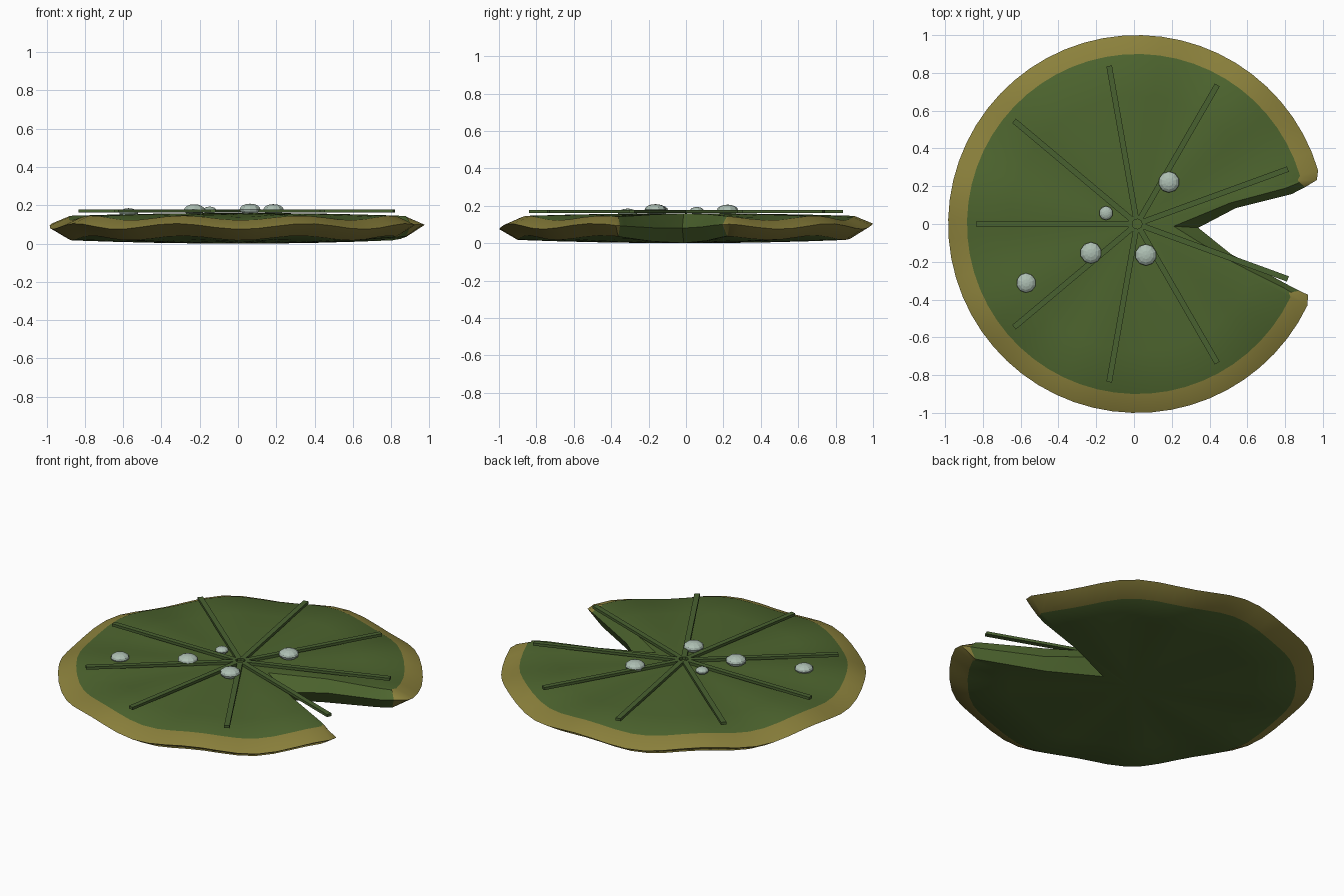
import bpy, bmesh, math
from mathutils import Matrix, Vector

cube = bpy.data.objects.get("Cube")
if cube:
    bpy.data.objects.remove(cube, do_unlink=True)

CENTRE_X = 0.016


def material(name, rgb, rough=0.6):
    m = bpy.data.materials.new(name)
    m.use_nodes = True
    m.diffuse_color = (*rgb, 1)
    bsdf = m.node_tree.nodes["Principled BSDF"]
    bsdf.inputs["Base Color"].default_value = (*rgb, 1)
    bsdf.inputs["Roughness"].default_value = rough
    return m


leaf_green = material("leaf_green", (0.075, 0.13, 0.028))
rim_olive = material("rim_olive", (0.26, 0.22, 0.045))
vein_green = material("vein_green", (0.066, 0.12, 0.03))
dew_grey = material("dew_grey", (0.42, 0.52, 0.45), 0.3)


def finish(bm, name, mats, smooth_angle=None):
    bmesh.ops.recalc_face_normals(bm, faces=bm.faces)
    mesh = bpy.data.meshes.new(name)
    bm.to_mesh(mesh)
    bm.free()
    for m in mats:
        mesh.materials.append(m)
    ob = bpy.data.objects.new(name, mesh)
    bpy.context.collection.objects.link(ob)
    if smooth_angle:
        bpy.ops.object.select_all(action="DESELECT")
        ob.select_set(True)
        bpy.context.view_layer.objects.active = ob
        bpy.ops.object.shade_smooth_by_angle(angle=math.radians(smooth_angle))
    return ob


# Leaf outline: a round arc, then the notch as x, y, inset turn (degrees), inset scale
NOTCH = [
    (0.905, -0.375, -1.8, 0.90), (0.86, -0.353, -1.6, 0.96),
    (0.81, -0.328, -1.5, 0.97), (0.497, -0.159, -3.5, 0.95),
    (0.324, -0.02, 0, 0.6),
    (0.524, 0.085, 3.5, 0.95), (0.82, 0.159, 2.6, 0.97),
    (0.89, 0.195, 2.0, 0.975), (0.952, 0.233, 1.5, 0.90),
]
outline, inset = [], []
for i in range(54):
    a = math.radians(16.5 + 6 * i)
    p = Vector((math.cos(a), math.sin(a), 0))
    outline.append(p)
    inset.append(p * 0.9)
for x, y, turn, scale in NOTCH:
    p = Vector((x, y, 0))
    outline.append(p)
    inset.append(Matrix.Rotation(math.radians(turn), 3, "Z") @ p * scale)


def ripple(p):
    return 0.015 * math.sin(9 * math.atan2(p.y, p.x)) * p.length_squared


def top_z(p):
    return 0.16 - 0.032 * p.length_squared + ripple(p)


def rim_z(p):
    return 0.08 + 0.01 * p.length_squared + ripple(p)


def bottom_z(p):
    return 0.036 * p.length_squared + ripple(p)


# Leaf pad: rings from the underside centre, around the rim, to the top centre
bm = bmesh.new()
steps = (0.25, 0.5, 0.75, 1)
layers = [([p * s for p in inset], bottom_z) for s in steps]
layers.append((outline, rim_z))
layers += [([p * s for p in inset], top_z) for s in reversed(steps)]
rings = [[bm.verts.new((p.x, p.y, height(p))) for p in pts] for pts, height in layers]
count = len(outline)
for lower, upper in zip(rings, rings[1:]):
    for i in range(count):
        j = (i + 1) % count
        bm.faces.new((lower[i], lower[j], upper[j], upper[i]))
for ring, z in ((rings[0], bottom_z(Vector())), (rings[-1], top_z(Vector()))):
    hub = bm.verts.new((0, 0, z))
    for i in range(count):
        bm.faces.new((ring[i], ring[(i + 1) % count], hub))
# Olive border on everything beyond the rim radius
for f in bm.faces:
    radius = sum(v.co.xy.length for v in f.verts) / len(f.verts)
    f.material_index = 1 if radius > 0.905 else 0
pad = finish(bm, "leaf_pad", [leaf_green, rim_olive], 40)
pad.location.x = CENTRE_X

# Veins: nine straight bars around the centre
for k in range(9):
    bm = bmesh.new()
    bmesh.ops.create_cube(bm, size=1)
    bmesh.ops.scale(bm, vec=(0.825, 0.03, 0.016), verts=bm.verts)
    bmesh.ops.translate(bm, vec=(0.4375, 0, 0.17), verts=bm.verts)
    vein = finish(bm, f"vein_{k + 1}", [vein_green])
    vein.rotation_euler.z = math.radians(20 + 40 * k)
    vein.location.x = CENTRE_X

# Dew drops: flattened low-poly balls as x, y, z, radius
DROPS = [
    (0.185, 0.222, 0.177, 0.056), (-0.148, 0.058, 0.174, 0.037),
    (-0.228, -0.153, 0.176, 0.057), (0.063, -0.164, 0.179, 0.057),
    (-0.571, -0.312, 0.158, 0.052),
]
for k, (x, y, z, r) in enumerate(DROPS):
    bm = bmesh.new()
    bmesh.ops.create_uvsphere(bm, u_segments=10, v_segments=8, radius=r)
    drop = finish(bm, f"dew_drop_{k + 1}", [dew_grey])
    drop.scale.z = 0.52
    drop.location = (x, y, z)
